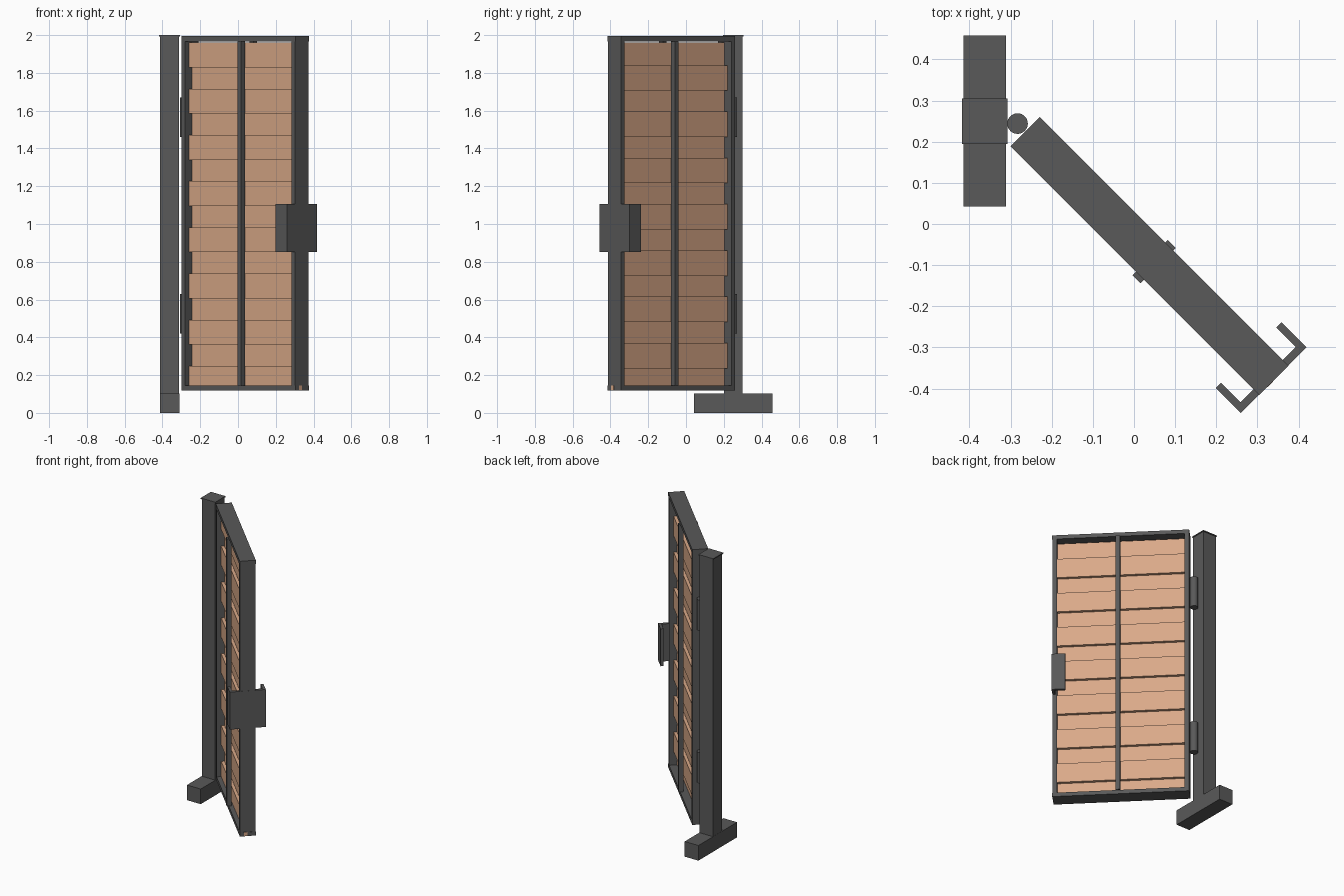
import bpy
from math import radians
from mathutils import Matrix

if "Cube" in bpy.data.objects:
    bpy.data.objects.remove(bpy.data.objects["Cube"])


def material(name, rgb):
    m = bpy.data.materials.new(name)
    m.diffuse_color = (*rgb, 1)
    m.use_nodes = True
    m.node_tree.nodes["Principled BSDF"].inputs["Base Color"].default_value = m.diffuse_color
    return m


STEEL = material("dark_steel", (0.10, 0.10, 0.10))
WOOD = material("wood", (0.70, 0.40, 0.25))
DOOR = Matrix.Translation((0.0375, -0.0775, 0)) @ Matrix.Rotation(radians(-45), 4, 'Z')


def box(name, x, y, z, mat=STEEL, frame=Matrix()):
    """Box from (min, max) ranges, placed in the given frame."""
    bpy.ops.mesh.primitive_cube_add(size=1)
    ob = bpy.context.object
    ob.name = name
    size = Matrix.Diagonal((x[1] - x[0], y[1] - y[0], z[1] - z[0], 1))
    ob.data.transform(Matrix.Translation((sum(x) / 2, sum(y) / 2, sum(z) / 2)) @ size)
    ob.matrix_world = frame
    ob.data.materials.append(mat)
    return ob


def door_box(name, x, y, z, mat=STEEL):
    return box(name, x, y, z, mat, DOOR)


# Post with foot and cap
box("foot", (-0.414, -0.311), (0.042, 0.458), (0, 0.103))
box("post", (-0.413, -0.312), (0.20, 0.30), (0.103, 1.993))
box("post_cap", (-0.418, -0.308), (0.195, 0.305), (1.993, 2.0))

# Hinge barrels
for i, z in enumerate((0.525, 1.565)):
    bpy.ops.mesh.primitive_cylinder_add(vertices=32, radius=0.025, depth=0.21,
                                        location=(-0.283, 0.244, z))
    hinge = bpy.context.object
    hinge.name = f"hinge_{i + 1}"
    hinge.data.materials.append(STEEL)
    bpy.ops.object.shade_smooth_by_angle()

# Swung-open door frame: full-length rails with stiles between them
B, T, R = 0.118, 1.994, 0.027
door_box("bottom_rail", (-0.4275, 0.4275), (-0.05, 0.05), (B, B + R))
door_box("top_rail", (-0.4275, 0.4275), (-0.05, 0.05), (T - R, T))
door_box("hinge_stile", (-0.4275, -0.40), (-0.05, 0.05), (B + R, T - R))
door_box("lock_stile", (0.399, 0.4255), (-0.05, 0.05), (B + R, T - R))

# Centre bars on both faces
door_box("front_centre_bar", (0.004, 0.032), (-0.062, -0.032), (B + R, T - R))
door_box("back_centre_bar", (0.004, 0.032), (0.030, 0.059), (B + R, T - R))

# Staggered overlapping boards: eight in front, seven behind
for k in range(8):
    top = 1.960 - 0.2445 * k
    door_box(f"front_board_{k + 1}", (-0.415, 0.415), (-0.021, -0.001),
             (max(top - 0.131, B + 0.002), top), WOOD)
for k in range(7):
    top = 1.840 - 0.2450 * k
    door_box(f"back_board_{k + 1}", (-0.415, 0.415), (0.001, 0.021),
             (top - 0.134, top), WOOD)

# Lowest board end showing through the rail end
door_box("board_end", (0.41, 0.4285), (-0.023, -0.003), (B + 0.002, B + R), WOOD)

# Channel-shaped lock guard around the lock stile
door_box("guard_plate", (0.408, 0.4265), (-0.113, 0.113), (0.852, 1.107))
for name, s in (("front", -1), ("back", 1)):
    door_box(f"guard_{name}_flange", (0.341, 0.408),
             tuple(sorted((s * 0.095, s * 0.113))), (0.852, 1.107))
